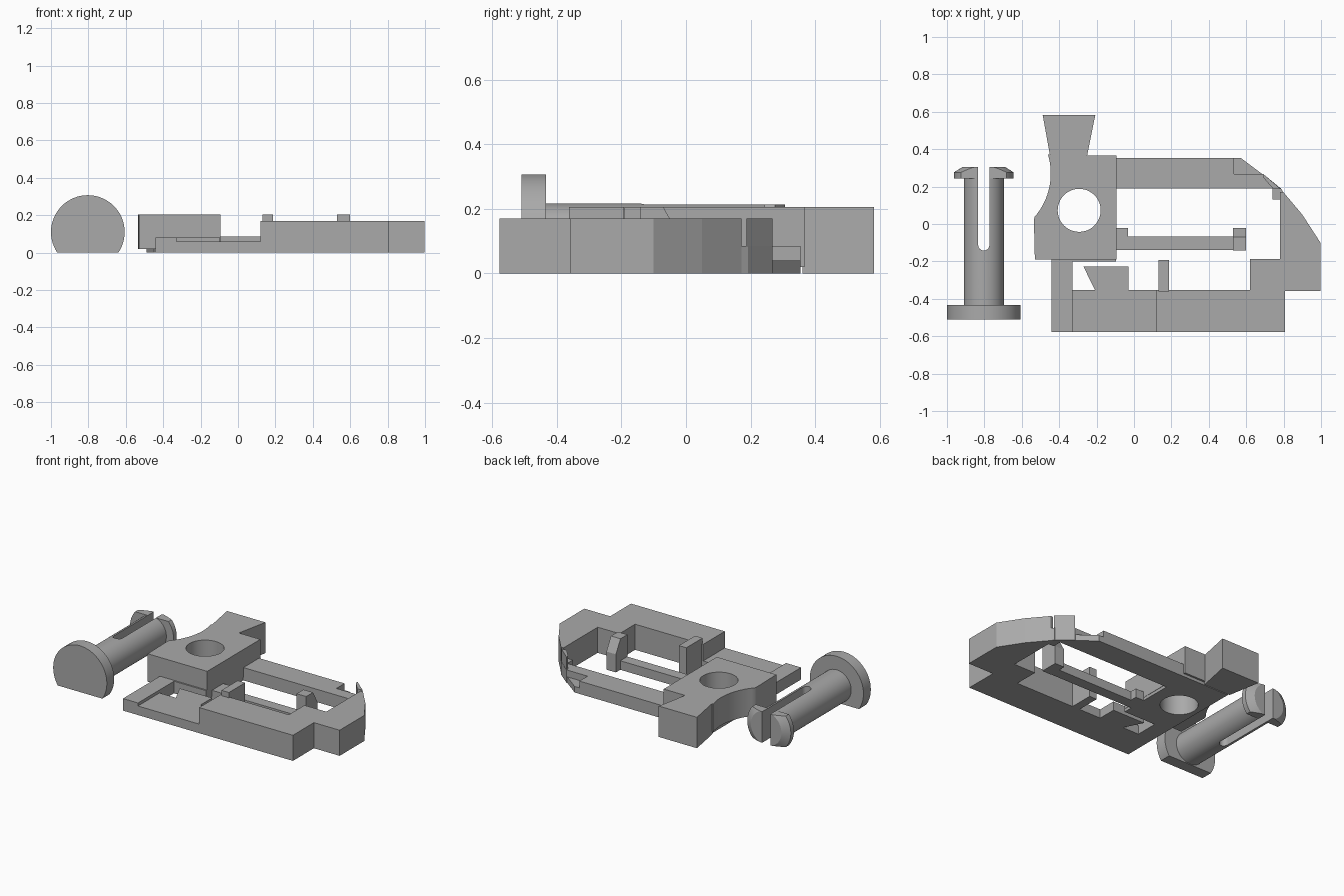
import bpy, bmesh, math
from mathutils import Matrix, Vector

if "Cube" in bpy.data.objects:
    bpy.data.objects.remove(bpy.data.objects["Cube"])

grey = bpy.data.materials.new("matte_grey")
grey.diffuse_color = (0.4, 0.4, 0.4, 1)
grey.use_nodes = True
grey.node_tree.nodes["Principled BSDF"].inputs["Base Color"].default_value = grey.diffuse_color


def finish(name, bm):
    bmesh.ops.recalc_face_normals(bm, faces=bm.faces)
    me = bpy.data.meshes.new(name)
    bm.to_mesh(me)
    bm.free()
    me.materials.append(grey)
    ob = bpy.data.objects.new(name, me)
    bpy.context.collection.objects.link(ob)
    return ob


def prism(name, pts, lo, hi, axis="z"):
    """Extrude an outline along z (xy points) or along x (yz points)."""
    bm = bmesh.new()
    put = (lambda a, b, t: (a, b, t)) if axis == "z" else (lambda a, b, t: (t, a, b))
    f = bm.faces.new([bm.verts.new(put(a, b, lo)) for a, b in pts])
    new = bmesh.ops.extrude_face_region(bm, geom=[f])["geom"]
    bmesh.ops.translate(bm, vec=Vector(put(0, 0, hi - lo)),
                        verts=[v for v in new if isinstance(v, bmesh.types.BMVert)])
    return finish(name, bm)


def box(name, x0, x1, y0, y1, z0, z1):
    return prism(name, [(x0, y0), (x1, y0), (x1, y1), (x0, y1)], z0, z1)


def lathe_y(name, x, z, y0, y1, r0, r1):
    """Cylinder or cone lying along y."""
    bm = bmesh.new()
    m = Matrix.Translation((x, (y0 + y1) / 2, z)) @ Matrix.Rotation(-math.pi / 2, 4, "X")
    bmesh.ops.create_cone(bm, cap_ends=True, segments=64, radius1=r0, radius2=r1,
                          depth=y1 - y0, matrix=m)
    return finish(name, bm)


def boolean(ob, tool, op):
    mod = ob.modifiers.new(op.lower(), "BOOLEAN")
    mod.operation, mod.object, mod.solver = op, tool, "EXACT"
    bpy.context.view_layer.objects.active = ob
    bpy.ops.object.modifier_apply(modifier=mod.name)
    bpy.data.objects.remove(tool)


def arc(cx, cy, r, a0, a1, n):
    return [(cx + r * math.cos(math.radians(a0 + (a1 - a0) * i / n)),
             cy + r * math.sin(math.radians(a0 + (a1 - a0) * i / n))) for i in range(n + 1)]


def smooth(ob):
    bpy.ops.object.select_all(action="DESELECT")
    ob.select_set(True)
    bpy.context.view_layer.objects.active = ob
    bpy.ops.object.shade_smooth_by_angle(angle=math.radians(30))


# Pivot block: concave left side, flared tail, round bore
scoop = arc(-0.8, 0.27, 0.355, 16.5, -41, 16)
block = prism("pivot_block", [(-0.53, -0.19), (-0.093, -0.19), (-0.093, 0.367),
                              (-0.25, 0.367)] + scoop + [(-0.535, 0.02)], 0.02, 0.205)
tail = prism("flared_tail", [(-0.252, 0.36), (-0.25, 0.37), (-0.207, 0.582),
                             (-0.488, 0.582), (-0.448, 0.36)], 0, 0.205)
plate = box("base_plate", -0.44, -0.095, -0.2, 0.354, 0, 0.08)
boolean(block, tail, "UNION")
boolean(block, plate, "UNION")
boolean(block, prism("bore", arc(-0.293, 0.073, 0.115, 0, 352.5, 47), -0.1, 0.4), "DIFFERENCE")
smooth(block)

# Front arm: raised end, thin middle, thick right half
box("left_bar", -0.44, -0.33, -0.578, -0.19, 0, 0.08)
box("thin_front_arm", -0.335, 0.125, -0.578, -0.352, 0, 0.06)
prism("wedge_flap", [(-0.27, -0.228), (-0.03, -0.228), (-0.03, -0.36), (-0.205, -0.36)], 0, 0.06)
prism("thick_front_arm", [(0.12, -0.578), (0.808, -0.578), (0.808, -0.358), (0.997, -0.358),
                          (0.997, -0.1), (0.9, 0.05), (0.797, 0.172), (0.78, 0.172),
                          (0.78, -0.188), (0.62, -0.188), (0.62, -0.352), (0.12, -0.352)], 0, 0.17)

# Back arm with a lowered notch and a small catch at the corner
box("back_arm", -0.1, 0.535, 0.19, 0.354, 0, 0.085)
prism("back_arm_corner", [(0.53, 0.19), (0.785, 0.19), (0.69, 0.268), (0.53, 0.268)], 0, 0.085)
prism("corner_notch", [(0.53, 0.26), (0.695, 0.26), (0.57, 0.354), (0.53, 0.354)], 0, 0.04)
prism("corner_link", [(0.74, 0.13), (0.82, 0.13), (0.785, 0.192), (0.74, 0.192)], 0, 0.085)
prism("corner_catch", [(0.69, 0.268), (0.69, 0.25), (0.745, 0.187), (0.785, 0.187)], 0, 0.17)

# Middle rail with stops and latch posts
box("middle_rail", -0.1, 0.6, -0.14, -0.068, 0, 0.06)
box("rail_stop", -0.1, -0.033, -0.07, -0.022, 0, 0.06)
prism("rail_latch", [(-0.142, 0), (-0.022, 0), (-0.022, 0.12), (-0.07, 0.205),
                     (-0.142, 0.205)], 0.53, 0.6, "x")
box("arm_latch", 0.132, 0.187, -0.362, -0.192, 0, 0.205)

# Split pin: flat-bottomed head, shaft, barbed tip, rounded slot
PX, PZ = -0.803, 0.11
pin = lathe_y("split_pin", PX, PZ, -0.45, 0.29, 0.107, 0.107)
barb = lathe_y("barb", PX, PZ, 0.243, 0.276, 0.16, 0.16)
boolean(barb, lathe_y("barb_tip", PX, PZ, 0.276, 0.306, 0.16, 0.112), "UNION")
boolean(barb, box("barb_flats", -1.2, -0.5, 0, 0.5, PZ - 0.103, PZ + 0.103), "INTERSECT")
boolean(pin, barb, "UNION")
slot = arc(PX, -0.112, 0.03, 180, 360, 12) + [(PX + 0.03, 0.5), (PX - 0.03, 0.5)]
boolean(pin, prism("slot", slot, -0.2, 0.5), "DIFFERENCE")
smooth(pin)
head = lathe_y("pin_head", PX, PZ, -0.51, -0.433, 0.197, 0.197)
boolean(head, box("head_flat", -1.2, -0.5, -0.7, -0.3, -0.3, 0), "DIFFERENCE")
smooth(head)
